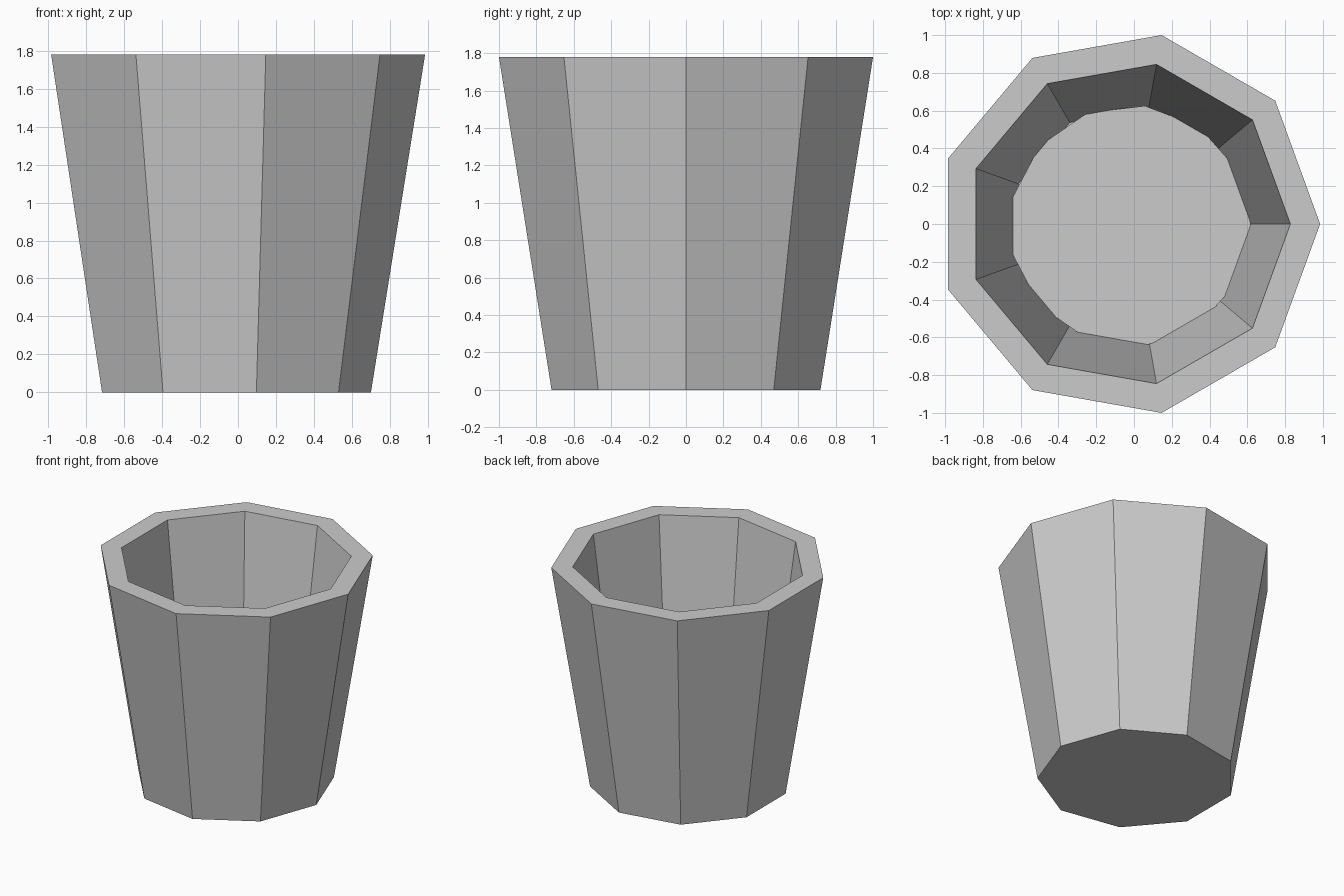
import bpy, bmesh
from math import cos, sin, tau

if "Cube" in bpy.data.objects:
    bpy.data.objects.remove(bpy.data.objects["Cube"])


def ring(bm, sides, radius, z):
    return [bm.verts.new((radius * cos(tau * i / sides), radius * sin(tau * i / sides), z))
            for i in range(sides)]


def lathe(name, sides, profile, location):
    """Flat-faced solid: stacked rings joined by quads, capped at both ends."""
    bm = bmesh.new()
    rings = [ring(bm, sides, r, z) for r, z in profile]
    for a, b in zip(rings, rings[1:]):
        for i in range(sides):
            j = (i + 1) % sides
            bm.faces.new((a[i], a[j], b[j], b[i]))
    bm.faces.new(rings[0][::-1])
    bm.faces.new(rings[-1])
    bmesh.ops.recalc_face_normals(bm, faces=bm.faces)
    mesh = bpy.data.meshes.new(name)
    bm.to_mesh(mesh)
    bm.free()
    obj = bpy.data.objects.new(name, mesh)
    obj.location = location
    bpy.context.collection.objects.link(obj)
    return obj


# Nine-sided tapered pot: outer base, outer rim, inner rim, inner floor
lathe("pot", 9, [(0.73, 0), (1.0154, 1.78), (0.858, 1.78), (0.62, 0.02)], (-0.03, 0, 0))

# Thirteen-sided fill resting inside, slightly off centre
lathe("inner_fill", 13, [(0.64, 0.04), (0.64, 0.24)], (-0.02, -0.01, 0))
